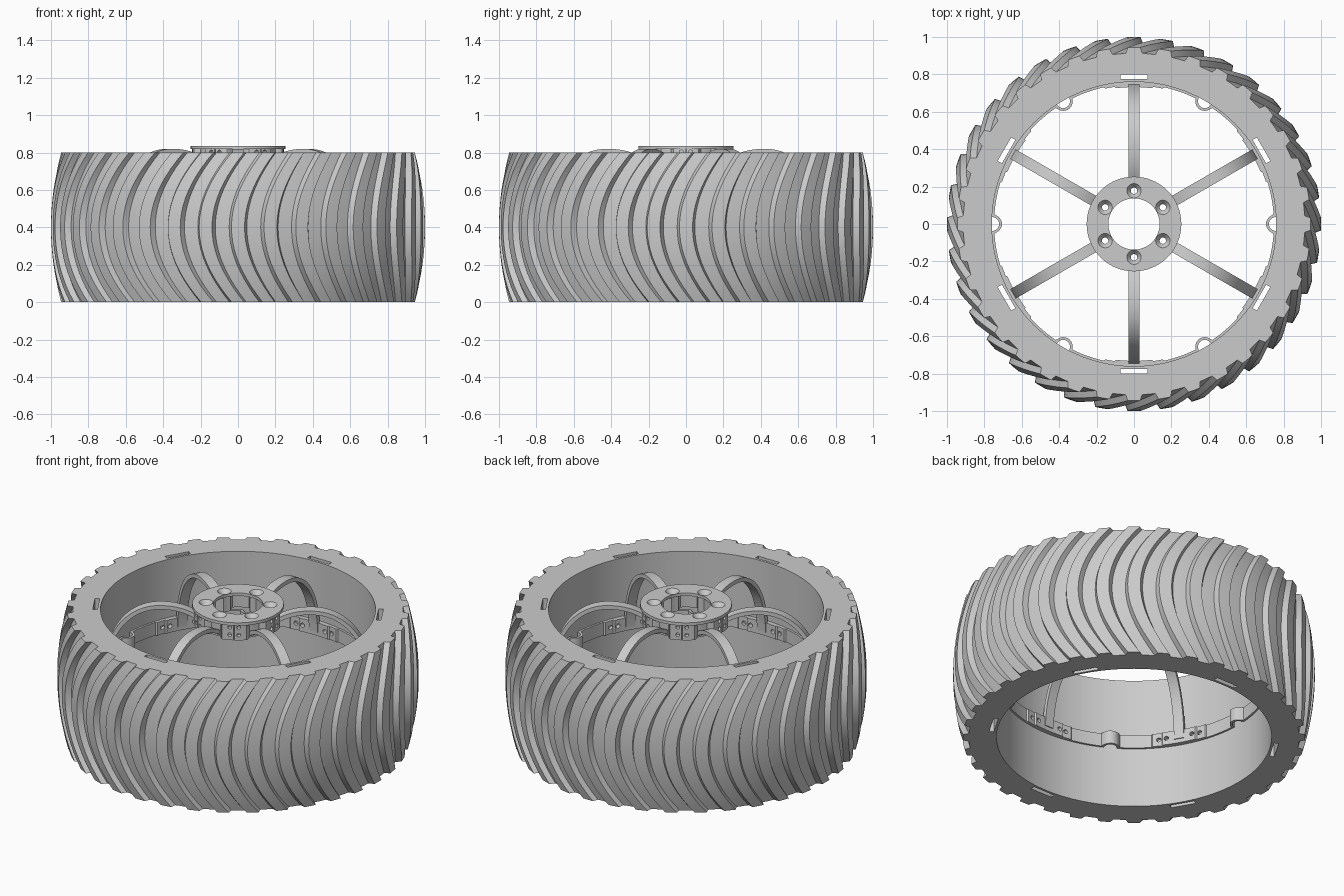
import bpy, bmesh
from math import radians, sin, cos, sqrt, pi
from mathutils import Matrix, Vector
from mathutils.geometry import interpolate_bezier

if "Cube" in bpy.data.objects:
    bpy.data.objects.remove(bpy.data.objects["Cube"])


def finish(name, bm, angle=30):
    bmesh.ops.recalc_face_normals(bm, faces=bm.faces)
    me = bpy.data.meshes.new(name)
    bm.to_mesh(me)
    bm.free()
    ob = bpy.data.objects.new(name, me)
    bpy.context.collection.objects.link(ob)
    smooth(ob, angle)
    return ob


def smooth(ob, angle=30):
    bpy.ops.object.select_all(action='DESELECT')
    ob.select_set(True)
    bpy.context.view_layer.objects.active = ob
    bpy.ops.object.shade_smooth_by_angle(angle=radians(angle))


def ring(name, angles, section):
    """Closed ring; section(a) gives (angle, radius, z) points, angles in degrees."""
    bm = bmesh.new()
    loops = [[bm.verts.new((r * cos(radians(t)), r * sin(radians(t)), z))
              for t, r, z in section(a)] for a in angles]
    n, m = len(loops), len(loops[0])
    for i in range(n):
        p, q = loops[i], loops[(i + 1) % n]
        for j in range(m):
            k = (j + 1) % m
            bm.faces.new((p[j], q[j], q[k], p[k]))
    return finish(name, bm)


def cut(ob, build):
    """Subtract the solids that build(bm) makes."""
    bm = bmesh.new()
    build(bm)
    cutter = finish(ob.name + "_cutter", bm)
    cutter.hide_render = True
    mod = ob.modifiers.new("cut", 'BOOLEAN')
    mod.operation = 'DIFFERENCE'
    mod.solver = 'EXACT'
    mod.use_self = True
    mod.object = cutter
    bpy.context.view_layer.objects.active = ob
    bpy.ops.object.modifier_apply(modifier=mod.name)
    bpy.data.objects.remove(cutter)
    smooth(ob)


def turn(deg):
    return Matrix.Rotation(radians(deg), 4, 'Z')


def box(bm, deg, loc, size):
    bmesh.ops.create_cube(bm, size=1, matrix=turn(deg) @ Matrix.Translation(loc)
                          @ Matrix.Diagonal((*size, 1)))


def radial_hole(bm, deg, r, t, z, rad, depth):
    bmesh.ops.create_cone(bm, cap_ends=True, segments=14, radius1=rad, radius2=rad, depth=depth,
                          matrix=turn(deg) @ Matrix.Translation((r, t, z))
                          @ Matrix.Rotation(pi / 2, 4, 'Y'))


def off60(a, centre):
    """Signed angle from the nearest of six evenly spaced stations."""
    return (a - centre + 30) % 60 - 30


SPOKES = [30 + 60 * i for i in range(6)]
JOINTS = [60 * i for i in range(6)]

# Tyre: 36 curved tread ribs on a crowned band
RIB = [(-2.8, 0), (-2.0, 1), (0, 1), (2.0, 1), (2.8, 0), (5, 0)]
lift = {}
for i in range(36):
    for da, h in RIB:
        lift[i * 10 + da] = h
ROWS = 20


def tyre_section(a):
    pts = []
    for j in range(ROWS + 1):
        u = 2 * j / ROWS - 1
        pts.append((a + 10 * u * u, 0.968 - 0.055 * u * u + 0.032 * lift[a], 0.4 + 0.4 * u))
    return pts + [(a + 10, 0.76, 0.8), (a + 10, 0.76, 0.0)]


tyre = ring("tyre", sorted(lift), tyre_section)


def tyre_slots(bm):
    for s in SPOKES:
        box(bm, s, (0.787, 0, 0.4), (0.026, 0.145, 1.0))


cut(tyre, tyre_slots)


# Inner band: thick pads at the spokes, small loops half way between
def band_section(a):
    d = radians(off60(a, 0)) * 0.75
    s = abs(radians(off60(a, 30)) * 0.75)
    inner = 0.732 if s < 0.1 else 0.74 if s < 0.16 else 0.748
    outer = 0.763
    if abs(d) < 0.05:
        inner = min(inner, 0.756 - sqrt(0.05 ** 2 - d * d))
    if abs(d) < 0.037:
        outer = 0.758 - sqrt(0.037 ** 2 - d * d)
    return [(a, inner, 0.365), (a, outer, 0.365), (a, outer, 0.445), (a, inner, 0.445)]


band = ring("inner_band", [i * 0.5 for i in range(720)], band_section)


def band_holes(bm):
    for s in SPOKES:
        for t in (-0.12, -0.075, 0.075, 0.12):
            radial_hole(bm, s, 0.735, t, 0.405, 0.013, 0.04)


cut(band, band_holes)


# Hub wall: outer pads at the joints, inner bosses around the screws
def wall_section(a):
    d = abs(off60(a, 0))
    outer = 0.245 - 0.03 * min(1, max(0, (d - 17) / 5))
    s = abs(off60(a, 30))
    inner = 0.145 + 0.045 * min(1, max(0, (s - 9) / 6))
    return [(a, inner, 0.725), (a, outer, 0.725), (a, outer, 0.824), (a, inner, 0.824)]


wall = ring("hub_wall", range(0, 360, 2), wall_section)


def wall_holes(bm):
    for jnt in JOINTS:
        box(bm, jnt, (0.245, 0, 0.77), (0.05, 0.005, 0.2))
        for t in (-0.025, 0.025):
            for z in (0.757, 0.803):
                radial_hole(bm, jnt, 0.24, t, z, 0.011, 0.05)


cut(wall, wall_holes)

# Hub plate
plate = ring("hub_plate", range(0, 360, 4),
             lambda a: [(a, 0.137, 0.818), (a, 0.253, 0.818), (a, 0.253, 0.836), (a, 0.137, 0.836)])


# Countersunk screw holes through plate and wall
def screw_holes(bm):
    for s in SPOKES:
        for r1, r2, z0, z1 in ((0.017, 0.017, 0.6, 0.9), (0.016, 0.04, 0.808, 0.838)):
            bmesh.ops.create_cone(bm, cap_ends=True, segments=24, radius1=r1, radius2=r2,
                                  depth=z1 - z0, matrix=turn(s)
                                  @ Matrix.Translation((0.178, 0, (z0 + z1) / 2)))


for part in (plate, wall):
    cut(part, screw_holes)

# Arched spokes from hub wall down to the inner band
A = [Vector((x, 0, z)) for x, z in ((0.207, 0.745), (0.27, 0.785), (0.33, 0.808), (0.42, 0.808))]
B = [Vector((x, 0, z)) for x, z in ((0.42, 0.808), (0.60, 0.808), (0.73, 0.65), (0.738, 0.39))]
path = interpolate_bezier(*A, 10)[:-1] + interpolate_bezier(*B, 20)
for n, s in enumerate(SPOKES):
    bm = bmesh.new()
    secs = []
    for i, p in enumerate(path):
        t = (path[min(i + 1, len(path) - 1)] - path[max(i - 1, 0)]).normalized()
        nrm = Vector((-t.z, 0, t.x)) * 0.012
        secs.append([bm.verts.new(turn(s) @ (p + nrm * k + Vector((0, w, 0))))
                     for k, w in ((1, -0.029), (1, 0.029), (-1, 0.029), (-1, -0.029))])
    for p, q in zip(secs, secs[1:]):
        for j in range(4):
            bm.faces.new((p[j], q[j], q[(j + 1) % 4], p[(j + 1) % 4]))
    bm.faces.new(secs[0])
    bm.faces.new(secs[-1])
    finish(f"spoke_{n + 1}", bm)
